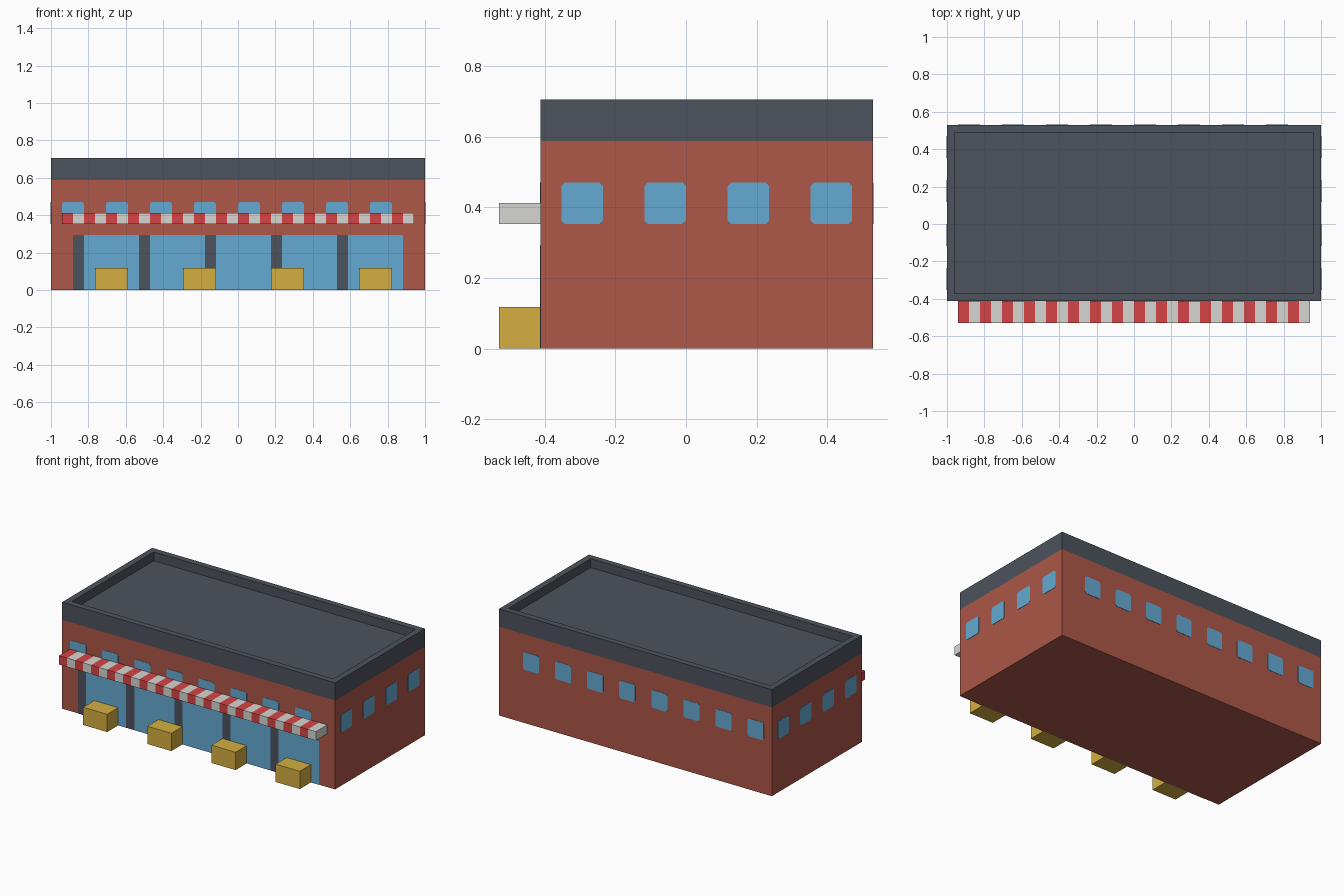
import bpy
import bmesh
from mathutils import Matrix, Vector

if "Cube" in bpy.data.objects:
    bpy.data.objects.remove(bpy.data.objects["Cube"], do_unlink=True)

U = 1 / 17          # building module
P = 0.002           # thickness of the flush plates


def material(name, rgb):
    """Flat material from 0-255 sRGB values."""
    lin = [(c / 255 / 12.92) if c / 255 <= 0.04045 else ((c / 255 + 0.055) / 1.055) ** 2.4 for c in rgb]
    m = bpy.data.materials.new(name)
    m.use_nodes = True
    m.diffuse_color = (*lin, 1)
    m.node_tree.nodes["Principled BSDF"].inputs["Base Color"].default_value = (*lin, 1)
    return m


BRICK = material("brick red", (173, 87, 72))
SLATE = material("slate grey", (77, 83, 93))
GLASS = material("window blue", (101, 170, 212))
RED = material("awning red", (214, 68, 70))
WHITE = material("awning white", (214, 214, 209))
CRATE = material("crate yellow", (213, 175, 64))


def finish(name, bm, *mats):
    bmesh.ops.recalc_face_normals(bm, faces=bm.faces)
    me = bpy.data.meshes.new(name)
    bm.to_mesh(me)
    bm.free()
    for m in mats:
        me.materials.append(m)
    ob = bpy.data.objects.new(name, me)
    bpy.context.collection.objects.link(ob)
    return ob


def add_box(bm, lo, hi):
    """Box between two corners given in modules."""
    lo, hi = Vector(lo) * U, Vector(hi) * U
    mat = Matrix.Translation((lo + hi) / 2) @ Matrix.Diagonal((*(hi - lo), 1))
    return bmesh.ops.create_cube(bm, size=1, matrix=mat)["verts"]


def box(name, lo, hi, mat):
    bm = bmesh.new()
    add_box(bm, lo, hi)
    return finish(name, bm, mat)


# Brick walls
box("walls", (-17, -7, 0), (17, 9, 10), BRICK)

# Roof slab with its top inset and sunk to leave a parapet
bm = bmesh.new()
add_box(bm, (-17, -7, 10), (17, 9, 12))
top = max(bm.faces, key=lambda f: f.calc_center_median().z)
bmesh.ops.inset_region(bm, faces=[top], thickness=U)
floor = bmesh.ops.extrude_face_region(bm, geom=[top])["geom"]
bmesh.ops.translate(bm, vec=(0, 0, -U), verts=[v for v in floor if isinstance(v, bmesh.types.BMVert)])
if top.is_valid:
    bmesh.ops.delete(bm, geom=[top], context='FACES')
finish("roof_parapet", bm, SLATE)

# Shop front: glass panes between dark posts
posts = [-15, -9, -3, 3, 9]
t = P / U
for i, x in enumerate(posts):
    box(f"shop_post_{i + 1}", (x, -7 - t, 0), (x + 1, -7, 5), SLATE)
    box(f"shop_glass_{i + 1}", (x + 1, -7 - t, 0), (x + 6 if x < 9 else 15, -7, 5), GLASS)


def window(name, axis, side, a):
    """Square plate with clipped corners; axis is the wall normal, a its start along the wall."""
    c, s = 0.010, 2 * U
    outline = [(c, 0), (s - c, 0), (s, c), (s, s - c), (s - c, s), (c, s), (0, s - c), (0, c)]
    wall = {('x', 1): 17, ('x', -1): -17, ('y', 1): 9, ('y', -1): -7}[axis, side] * U
    bm = bmesh.new()
    rings = []
    for d in (wall, wall + side * P):
        rings.append([bm.verts.new((d, a * U + p, 6 * U + q) if axis == 'x' else (a * U + p, d, 6 * U + q))
                      for p, q in outline])
    bm.faces.new(rings[0])
    bm.faces.new(rings[1])
    for i in range(8):
        j = (i + 1) % 8
        bm.faces.new((rings[0][i], rings[0][j], rings[1][j], rings[1][i]))
    finish(name, bm, GLASS)


# Upper windows on all four walls
for i in range(8):
    window(f"front_window_{i + 1}", 'y', -1, -16 + 4 * i)
    window(f"back_window_{i + 1}", 'y', 1, -16 + 4 * i)
for i in range(4):
    window(f"left_window_{i + 1}", 'x', 1, -6 + 4 * i)
    window(f"right_window_{i + 1}", 'x', -1, -6 + 4 * i)

# Striped awning, sliced into alternating colours
bm = bmesh.new()
add_box(bm, (-16, -9, 6), (16, -7, 7))
for x in range(-15, 16):
    bmesh.ops.bisect_plane(bm, geom=bm.verts[:] + bm.edges[:] + bm.faces[:],
                           plane_co=(x * U, 0, 0), plane_no=(1, 0, 0))
for f in bm.faces:
    x = f.calc_center_median().x / U
    f.material_index = int(min(max(x, -15.5), 15.5) + 16) % 2
finish("awning", bm, RED, WHITE)

# Crates along the shop front
for i, x in enumerate((-13, -5, 3, 11)):
    box(f"crate_{i + 1}", (x, -9, 0), (x + 3, -7 - t, 2), CRATE)
